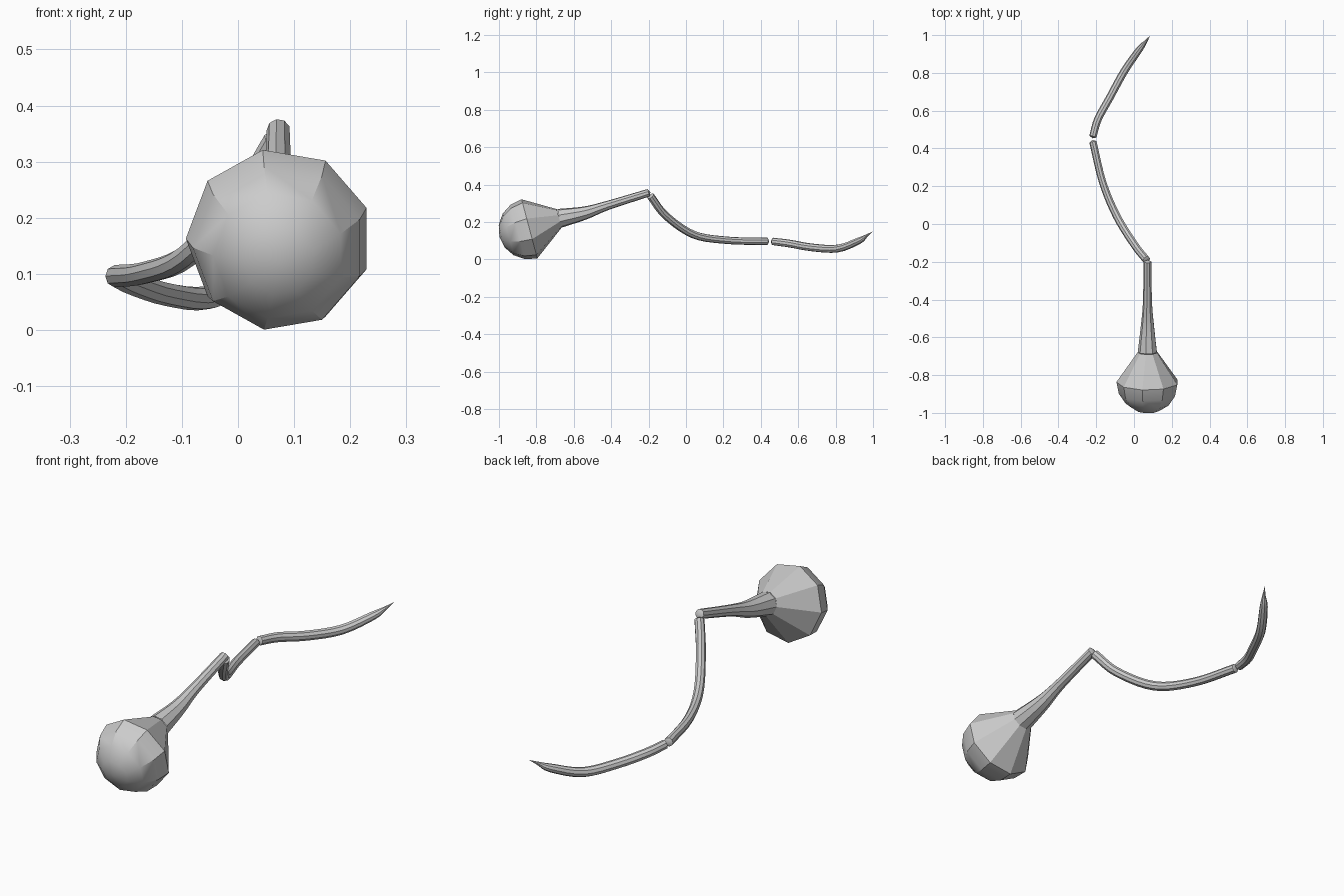
import bpy
import bmesh
import math
from mathutils import Vector

SIDES = 9

cube = bpy.data.objects.get("Cube")
if cube:
    bpy.data.objects.remove(cube, do_unlink=True)

grey = bpy.data.materials.new("plain_grey")
grey.use_nodes = True
colour = (0.6, 0.6, 0.6, 1)
grey.diffuse_color = colour
grey.node_tree.nodes["Principled BSDF"].inputs["Base Color"].default_value = colour


def spline(keys, steps):
    """Catmull-Rom curve through keys of x, y, z, radius."""
    k = [Vector(p) for p in keys]
    k = [2 * k[0] - k[1]] + k + [2 * k[-1] - k[-2]]
    out = []
    for a, b, c, d in zip(k, k[1:], k[2:], k[3:]):
        for i in range(steps):
            t = i / steps
            out.append(0.5 * (2 * b + (c - a) * t + (2 * a - 5 * b + 4 * c - d) * t * t
                              + (3 * b - a - 3 * c + d) * t ** 3))
    return out + [k[-2]]


def pinch(path, start=True, end=True, reach=0.01):
    """Close the tube ends with short cones."""
    path = list(path)
    for wanted, at, inner in ((start, 0, 1), (end, -1, -2)):
        if wanted:
            away = (path[at].xyz - path[inner].xyz).normalized() * reach
            cap = Vector((*(path[at].xyz + away), 0))
            path = [cap] + path if at == 0 else path + [cap]
    return path


def loft(name, path, axis=None):
    """Skin rings along a path; zero radius makes a point."""
    bm = bmesh.new()
    rings = []
    for i, p in enumerate(path):
        t = axis or (path[min(i + 1, len(path) - 1)].xyz - path[max(i - 1, 0)].xyz).normalized()
        side = t.cross(Vector((0, 0, 1))).normalized()
        up = side.cross(t)
        if p.w < 1e-4:
            rings.append([bm.verts.new(p.xyz)] * SIDES)
            continue
        angles = [math.tau * (j + 0.5) / SIDES for j in range(SIDES)]
        rings.append([bm.verts.new(p.xyz + p.w * (side * math.cos(a) + up * math.sin(a)))
                      for a in angles])
    for r, s in zip(rings, rings[1:]):
        for j in range(SIDES):
            n = (j + 1) % SIDES
            bm.faces.new(list(dict.fromkeys((r[j], r[n], s[n], s[j]))))
    bmesh.ops.recalc_face_normals(bm, faces=bm.faces)
    mesh = bpy.data.meshes.new(name)
    bm.to_mesh(mesh)
    bm.free()
    mesh.materials.append(grey)
    obj = bpy.data.objects.new(name, mesh)
    bpy.context.collection.objects.link(obj)
    bpy.ops.object.select_all(action="DESELECT")
    obj.select_set(True)
    bpy.context.view_layer.objects.active = obj
    bpy.ops.object.shade_smooth_by_angle(angle=math.radians(30))
    return obj


# Bulb: rounded front, straight cone behind
centre = Vector((0.073, -0.837, 0.163))
axis = Vector((0, 0.967, 0.257)).normalized()
radius = 0.166
bulb = []
for i in range(5):
    a = math.pi / 8 * i
    bulb.append(Vector((*(centre - axis * radius * math.cos(a)), radius * math.sin(a))))
bulb.append(Vector((0.072, -0.678, 0.219, 0.052)))
loft("bulb", bulb, axis)

# Neck: flares from a thin stem into the bulb
neck = spline([(0.072, -0.678, 0.219, 0.052), (0.072, -0.54, 0.248, 0.036),
               (0.072, -0.42, 0.288, 0.025), (0.072, -0.2, 0.356, 0.021)], 4)
loft("neck", pinch(neck, start=False))

# Middle strand: drops from the stem and levels out
middle = spline([(0.066, -0.19, 0.338, 0.021), (0.003, -0.11, 0.235, 0.021),
                 (-0.09, 0.04, 0.133, 0.021), (-0.165, 0.22, 0.102, 0.02),
                 (-0.217, 0.435, 0.096, 0.02)], 5)
loft("middle_strand", pinch(middle))

# End strand: sags, rises and sharpens to a tip
end = spline([(-0.217, 0.463, 0.096, 0.02), (-0.19, 0.555, 0.084, 0.021),
              (-0.127, 0.67, 0.064, 0.021), (-0.05, 0.81, 0.058, 0.021),
              (0.03, 0.925, 0.1, 0.018), (0.062, 0.965, 0.126, 0.008),
              (0.087, 1.0, 0.15, 0)], 4)
loft("end_strand", pinch(end, end=False))
